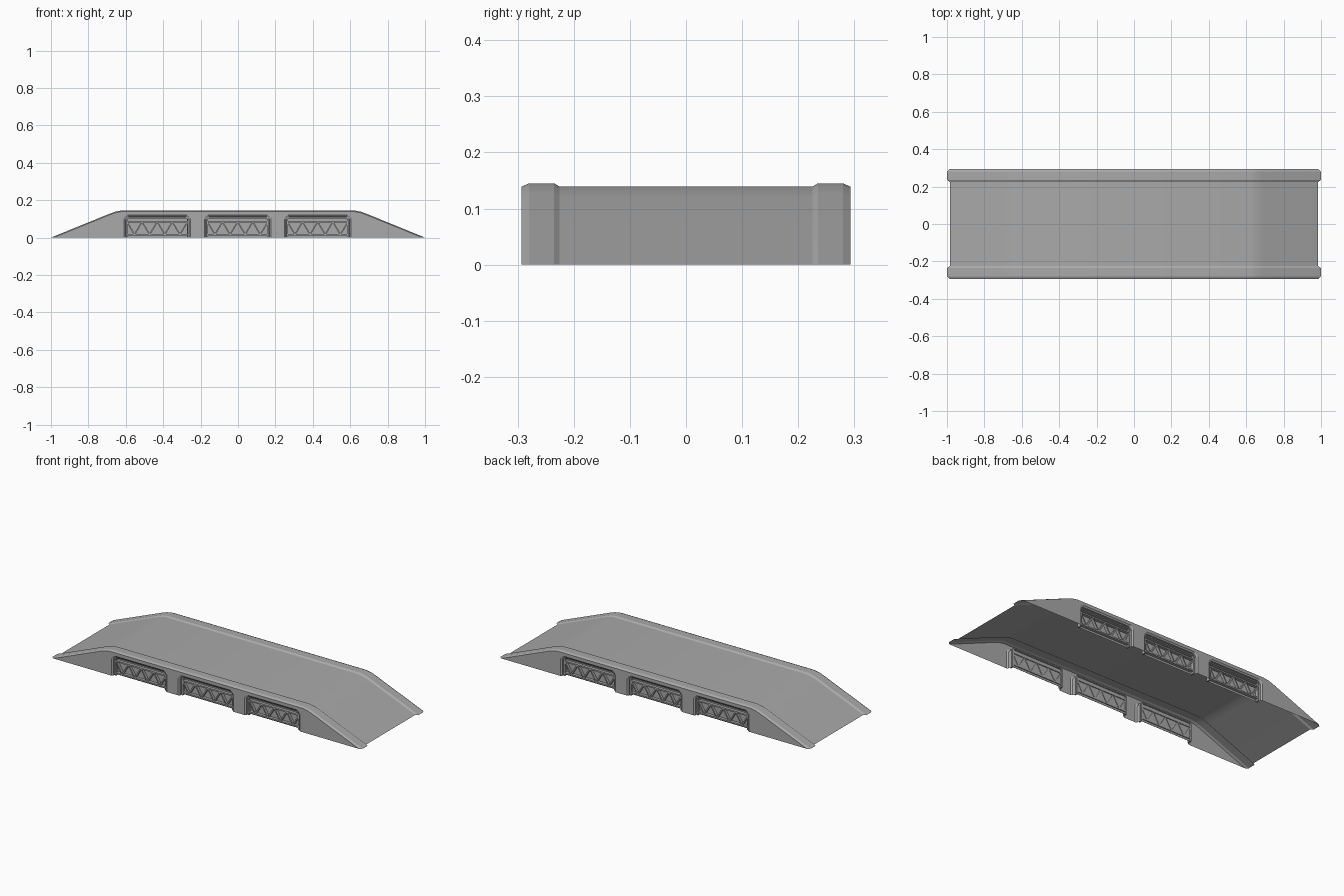
import bpy, bmesh, math
from mathutils import Vector, Matrix

cube = bpy.data.objects.get("Cube")
if cube:
    bpy.data.objects.remove(cube, do_unlink=True)

concrete = bpy.data.materials.new("concrete grey")
concrete.use_nodes = True
GREY = (0.4, 0.4, 0.4, 1)
concrete.diffuse_color = GREY
concrete.node_tree.nodes["Principled BSDF"].inputs["Base Color"].default_value = GREY

HALF_WIDTH = 0.293
LIP = 0.006
# Half of the ramp profile, from the foot to the flat top
RAMP = [(1.0, 0.0), (0.69, 0.126), (0.655, 0.139), (0.62, 0.145)]
BAYS = [-0.432, -0.002, 0.426]


def finish(bm, name, smooth=True):
    mesh = bpy.data.meshes.new(name)
    bm.to_mesh(mesh)
    bm.free()
    obj = bpy.data.objects.new(name, mesh)
    bpy.context.collection.objects.link(obj)
    mesh.materials.append(concrete)
    if smooth:
        bpy.ops.object.select_all(action='DESELECT')
        obj.select_set(True)
        bpy.context.view_layer.objects.active = obj
        bpy.ops.object.shade_smooth_by_angle(angle=math.radians(20))
    return obj


def path(drop):
    """Bridge line from left to right, lowered by drop and cut off at the ground."""
    half = [(x, z - drop) for x, z in RAMP]
    half[0] = (1.0 - drop * 2.5, 0.0)
    return [(-x, z) for x, z in half] + half[::-1]


def loft(name, section):
    """Sweep a cross-section of (y, drop) along the bridge line."""
    bm = bmesh.new()
    rows = [[bm.verts.new((x, y, z)) for x, z in path(drop)] for y, drop in section]
    for a, b in zip(rows, rows[1:]):
        for i in range(len(a) - 1):
            bm.faces.new((a[i], a[i + 1], b[i + 1], b[i]))
    for f in bm.faces:
        f.normal_update()
        if f.normal.z < 0:
            f.normal_flip()
    return finish(bm, name)


def arch(cx, inset):
    """Bay outline with cut upper corners, open at the ground."""
    w, h, c = 0.178 - inset, 0.12 - inset, 0.018
    return [(cx - w, 0), (cx - w, h - c), (cx - w + c * 0.4, h - c * 0.4), (cx - w + c, h),
            (cx + w - c, h), (cx + w - c * 0.4, h - c * 0.4), (cx + w, h - c), (cx + w, 0)]


def side_wall(name, side):
    """Outer wall with three recessed bays."""
    bm = bmesh.new()
    y = side * HALF_WIDTH

    def ring(points, yy):
        return [bm.verts.new((x, yy, z)) for x, z in points]

    outline = ring(path(LIP)[::-1], y)
    for cx in BAYS:
        rim = ring(arch(cx, 0), y)
        lip = ring(arch(cx, 0.008), y - side * 0.006)
        back = ring(arch(cx, 0.008), y - side * 0.03)
        outline += rim
        for a, b in ((rim, lip), (lip, back)):
            for i in range(len(a) - 1):
                bm.faces.new((a[i], a[i + 1], b[i + 1], b[i]))
        bm.faces.new(back)
    bm.faces.new(outline)
    bmesh.ops.recalc_face_normals(bm, faces=bm.faces[:])
    front = max(bm.faces, key=lambda f: f.calc_area())
    if front.normal.y * side < 0:
        bmesh.ops.reverse_faces(bm, faces=bm.faces[:])
    return finish(bm, name, smooth=False)


def bar(bm, p, q, y, width=0.008, depth=0.022):
    """Box beam between two (x, z) points."""
    a, b = Vector((p[0], y, p[1])), Vector((q[0], y, q[1]))
    d = b - a
    turn = Matrix.Rotation(-math.atan2(d.z, d.x), 4, 'Y')
    size = Matrix.Diagonal((d.length, depth, width, 1))
    bmesh.ops.create_cube(bm, size=1, matrix=Matrix.Translation((a + b) / 2) @ turn @ size)


def truss(name, cx, side):
    """Lattice girder standing in a bay."""
    bm = bmesh.new()
    y = side * (HALF_WIDTH - 0.024)
    w, low, high, panels = 0.162, 0.016, 0.084, 8
    for z in (low, high):
        bar(bm, (cx - w, z), (cx + w, z), y)
    bar(bm, (cx - w, 0.106), (cx + w, 0.106), y, 0.006)
    for s in (-1, 1):
        bar(bm, (cx + s * w, 0), (cx + s * w, 0.106), y)
    step = 2 * w / panels
    for i in range(panels):
        ends = (high, low) if i % 2 == 0 else (low, high)
        x = cx - w + i * step
        bar(bm, (x, ends[0]), (x + step, ends[1]), y, 0.007, 0.018)
    return finish(bm, name, smooth=False)


# Roadway
loft("roadway", [(-0.225, LIP), (0.225, LIP)])

# Kerbs, walls and girders on both sides
for side, label in ((-1, "front"), (1, "back")):
    loft(label + "_kerb", [(side * 0.225, LIP), (side * 0.235, 0),
                           (side * 0.28, 0), (side * HALF_WIDTH, LIP)])
    side_wall(label + "_wall", side)
    for cx, place in zip(BAYS, ("right", "middle", "left")):
        truss(f"{label}_{place}_girder", cx, side)
